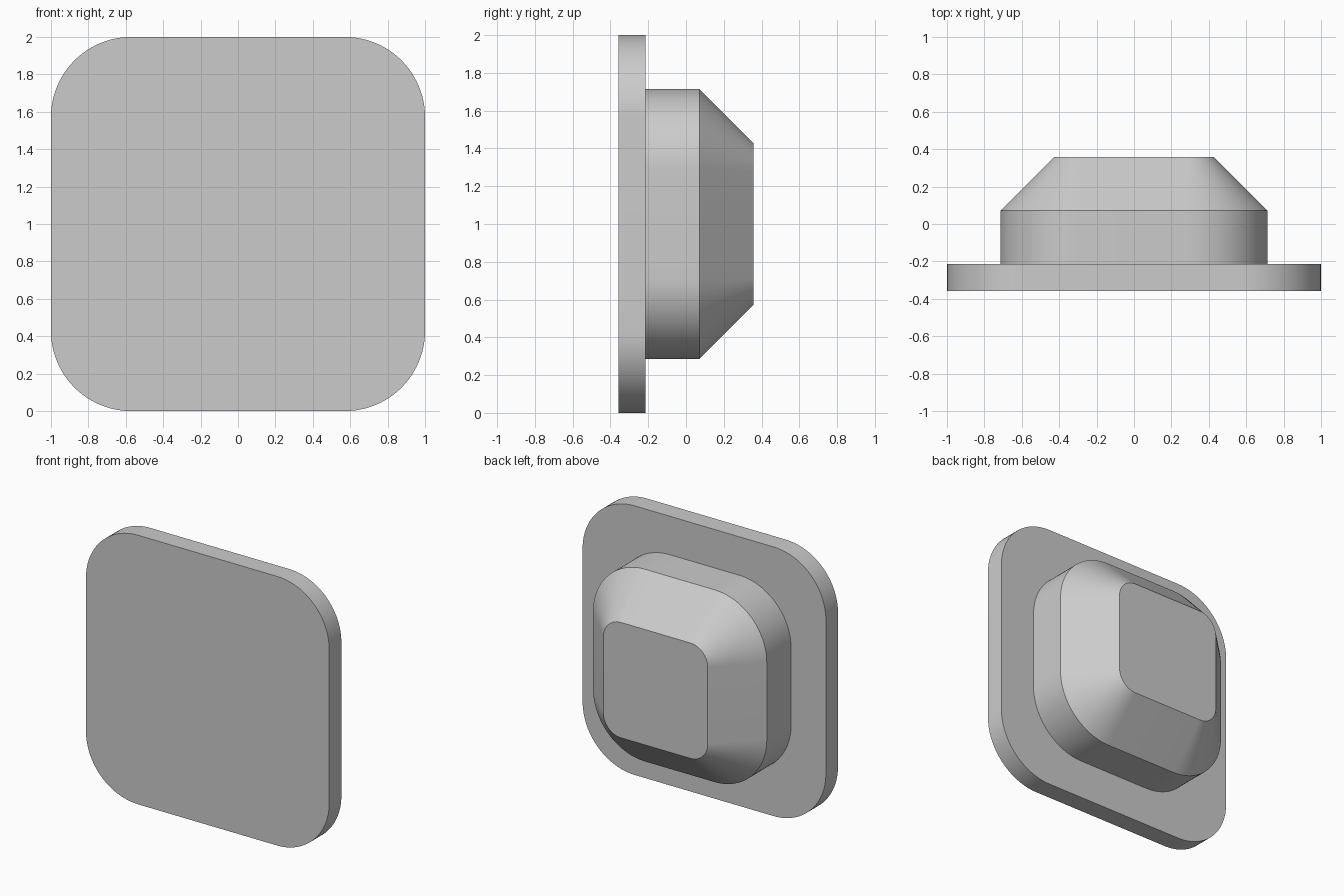
import bpy, bmesh
from math import sin, cos, pi, radians

U = 1 / 7          # design unit: the flange is 14 units wide
STEPS = 24         # segments per rounded corner

if "Cube" in bpy.data.objects:
    bpy.data.objects.remove(bpy.data.objects["Cube"])

grey = bpy.data.materials.new("plain_grey")
grey.use_nodes = True
colour = (0.6, 0.6, 0.6, 1)
grey.diffuse_color = colour
grey.node_tree.nodes["Principled BSDF"].inputs["Base Color"].default_value = colour


def rounded_ring(bm, half, radius, y):
    """Rounded square in the XZ plane, centred at z = 1."""
    flat = half - radius
    ring = []
    for corner, (sx, sz) in enumerate([(1, 1), (-1, 1), (-1, -1), (1, -1)]):
        for i in range(STEPS + 1):
            a = (corner + i / STEPS) * pi / 2
            x = sx * flat + radius * cos(a)
            z = sz * flat + radius * sin(a)
            ring.append(bm.verts.new((x * U, y * U, 1 + z * U)))
    return ring


# Half width, corner radius and depth of each section, front to back:
# flange front, flange back, body base, body shoulder, tapered tip
sections = [(7, 3, -2.5), (7, 3, -1.5), (5, 3, -1.5), (5, 3, 0.5), (3, 1, 2.5)]

bm = bmesh.new()
rings = [rounded_ring(bm, *s) for s in sections]
bm.faces.new(rings[0])
bm.faces.new(rings[-1])
for a, b in zip(rings, rings[1:]):
    for i in range(len(a)):
        j = (i + 1) % len(a)
        bm.faces.new((a[i], a[j], b[j], b[i]))
bmesh.ops.recalc_face_normals(bm, faces=bm.faces)

mesh = bpy.data.meshes.new("flanged_cap")
bm.to_mesh(mesh)
bm.free()
mesh.materials.append(grey)
cap = bpy.data.objects.new("flanged_cap", mesh)
bpy.context.collection.objects.link(cap)

# Smooth corners, crisp rims
bpy.ops.object.select_all(action="DESELECT")
cap.select_set(True)
bpy.context.view_layer.objects.active = cap
bpy.ops.object.shade_smooth_by_angle(angle=radians(30))
